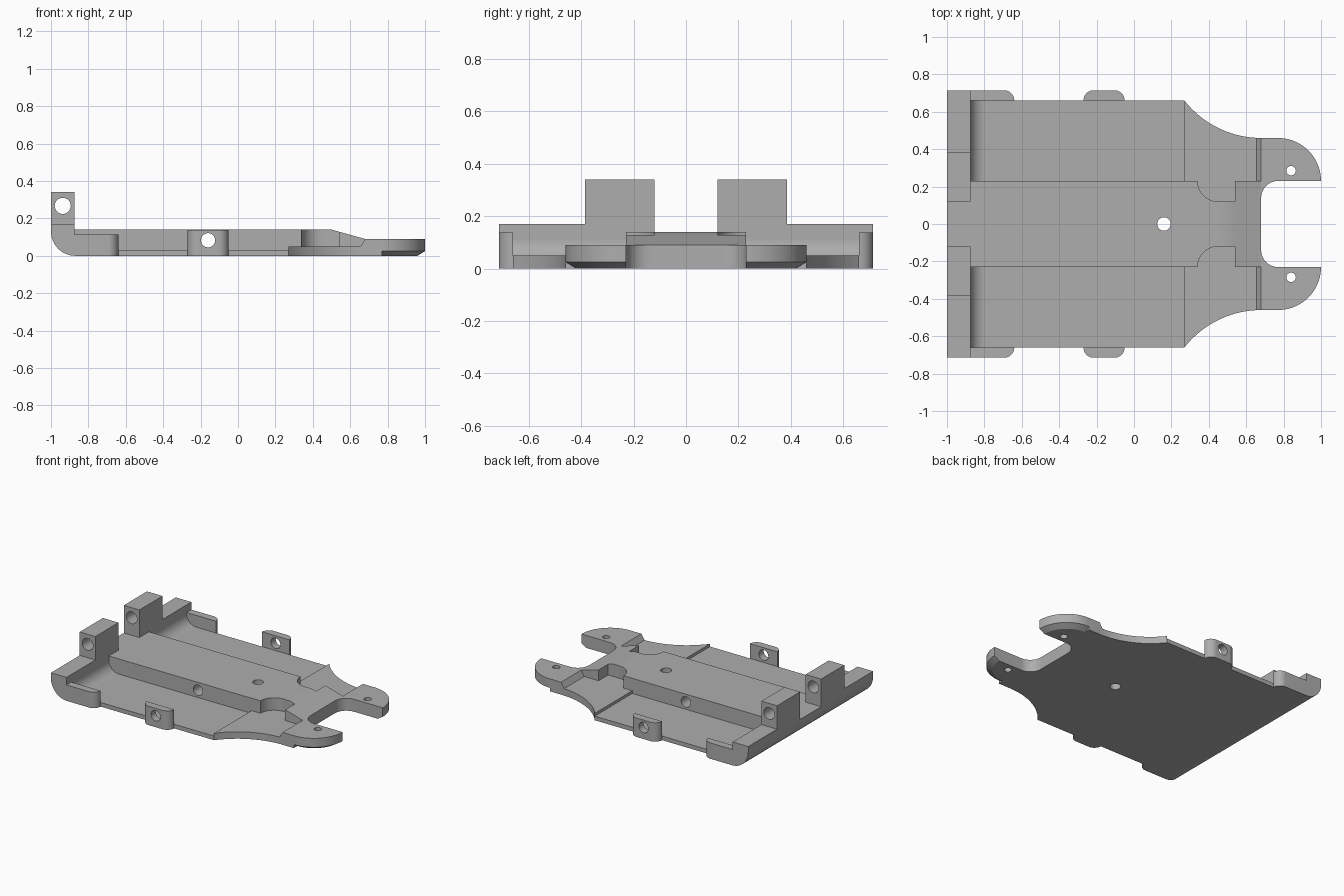
import bpy
import bmesh
from math import cos, sin, radians

cube = bpy.data.objects.get("Cube")
if cube:
    bpy.data.objects.remove(cube, do_unlink=True)

grey = bpy.data.materials.new("mid grey")
grey.use_nodes = True
grey.diffuse_color = (0.42, 0.42, 0.42, 1)
grey.node_tree.nodes["Principled BSDF"].inputs["Base Color"].default_value = grey.diffuse_color


def arc(cx, cy, r, a0, a1, n=14):
    angles = [radians(a0 + (a1 - a0) * i / n) for i in range(n + 1)]
    return [(cx + r * cos(a), cy + r * sin(a)) for a in angles]


def loft(name, layers, axis="z"):
    """Join matching outlines, each given as (level, points), into a solid."""
    bm = bmesh.new()
    rings = []
    for level, pts in layers:
        rings.append([bm.verts.new((u, v, level) if axis == "z" else (u, level, v))
                      for u, v in pts])
    n = len(rings[0])
    for low, high in zip(rings, rings[1:]):
        for i in range(n):
            j = (i + 1) % n
            bm.faces.new((low[i], low[j], high[j], high[i]))
    bm.faces.new(rings[0])
    bm.faces.new(rings[-1])
    bmesh.ops.remove_doubles(bm, verts=bm.verts, dist=0.0001)
    bmesh.ops.recalc_face_normals(bm, faces=bm.faces)
    mesh = bpy.data.meshes.new(name)
    bm.to_mesh(mesh)
    bm.free()
    mesh.materials.append(grey)
    ob = bpy.data.objects.new(name, mesh)
    bpy.context.collection.objects.link(ob)
    return ob


def prism(name, pts, a, b, axis="z"):
    return loft(name, [(a, pts), (b, pts)], axis)


def rect(x0, y0, x1, y1):
    return [(x0, y0), (x1, y0), (x1, y1), (x0, y1)]


def hole(u, v, r, a, b, axis):
    return prism("hole_cutter", arc(u, v, r, 0, 348.75, 31), a, b, axis)


def finish(ob, cutters=(), mirror=True):
    """Cut the holes, mirror to the other side and shade."""
    bpy.ops.object.select_all(action="DESELECT")
    bpy.context.view_layer.objects.active = ob
    ob.select_set(True)
    for cutter in cutters:
        cutter.hide_render = True
        mod = ob.modifiers.new("cut", "BOOLEAN")
        mod.operation = "DIFFERENCE"
        mod.solver = "EXACT"
        mod.object = cutter
        bpy.ops.object.modifier_apply(modifier=mod.name)
        bpy.data.objects.remove(cutter, do_unlink=True)
    if mirror:
        mod = ob.modifiers.new("mirror", "MIRROR")
        mod.use_axis = (False, True, False)
        mod.use_mirror_merge = False
        bpy.ops.object.modifier_apply(modifier=mod.name)
    bpy.ops.object.shade_smooth_by_angle(angle=radians(30))


BACK, WALL, STEP, NOSE, TIP = -1.0, -0.875, 0.27, 0.68, 1.0
SPINE, SIDE, EDGE = 0.23, 0.66, 0.715
HOLE_X, HOLE_Z = -0.16, 0.083

# Thin floor on both sides of the spine
finish(prism("floor_plate", rect(WALL, SPINE, STEP, SIDE), 0, 0.03))

# Thicker front floor with concave waist
waist = arc(NOSE, 0.98, 0.52, 270, 218, 20)
waist[-1] = (STEP, SIDE)
finish(prism("front_plate", [(STEP, SPINE), (NOSE, SPINE)] + waist, 0, 0.05))

# Raised central spine with sloping nose, corner pockets and holes
profile = [(WALL, 0), (NOSE, 0), (NOSE, 0.09), (0.5, 0.14), (WALL, 0.14)]
spine = prism("central_spine", profile, -SPINE, SPINE, "y")
cutters = [hole(0.16, 0, 0.036, -0.1, 0.3, "z"),
           hole(HOLE_X, HOLE_Z, 0.038, -0.4, 0.4, "y")]
for s in (1, -1):
    pocket = arc(0.45, SPINE, 0.11, 180, 270) + [(0.54, 0.12), (0.54, 0.3), (0.34, 0.3)]
    cutters.append(prism("pocket_cutter", [(x, s * y) for x, y in pocket], 0.05, 0.3))
finish(spine, cutters, mirror=False)

# Front lugs with rounded tips, underside chamfer and a pin hole
inner = arc(0.77, 0.14, 0.09, 180, 90)


def lug_outline(r):
    return inner + arc(0.77, SPINE, r, 0, 90, 20) + [(0.77, 0.46), (NOSE, 0.46)]


lug = loft("front_lug", [(0, lug_outline(0.19)), (0.025, lug_outline(0.23)),
                         (0.09, lug_outline(0.23))])
finish(lug, [hole(0.84, 0.285, 0.025, -0.1, 0.2, "z")])

# Ramp leading from the front floor to each lug
finish(prism("lug_ramp", [(0.655, 0.05), (NOSE, 0.05), (NOSE, 0.09)], SPINE, 0.46, "y"))

# Rear wall with rounded lower edge, lower in the middle
under = arc(-0.87, 0.13, 0.13, 180, 270) + [(WALL + 0.005, 0.02), (WALL, 0.02)]
finish(prism("rear_wall", under + [(WALL, 0.17), (BACK, 0.17)], 0.12, EDGE, "y"))
finish(prism("rear_bridge", under + [(WALL, 0.14), (BACK, 0.14)], -0.12, 0.12, "y"),
       mirror=False)

# Cove between floor and rear wall
cove = arc(WALL + 0.08, 0.11, 0.08, 180, 270) + [(WALL, 0.03)]
finish(prism("wall_cove", cove, SPINE, SIDE, "y"))

# Upright hinge blocks on the rear wall
block = prism("hinge_block", rect(BACK, 0.17, WALL, 0.34), 0.12, 0.385, "y")
finish(block, [hole(-0.937, 0.267, 0.043, 0, 0.5, "y")])

# Rear corner lips and drilled side tabs
R = EDGE - SIDE
lip = [(WALL, SIDE)] + arc(-0.64 - R, SIDE, R, 0, 90) + [(WALL, EDGE)]
finish(prism("corner_lip", lip, 0, 0.115))
tab = arc(-0.05 - R, SIDE, R, 0, 90) + arc(-0.27 + R, SIDE, R, 90, 180)
finish(prism("side_tab", tab, 0, 0.137),
       [hole(HOLE_X, HOLE_Z, 0.038, 0.5, 0.9, "y")])
